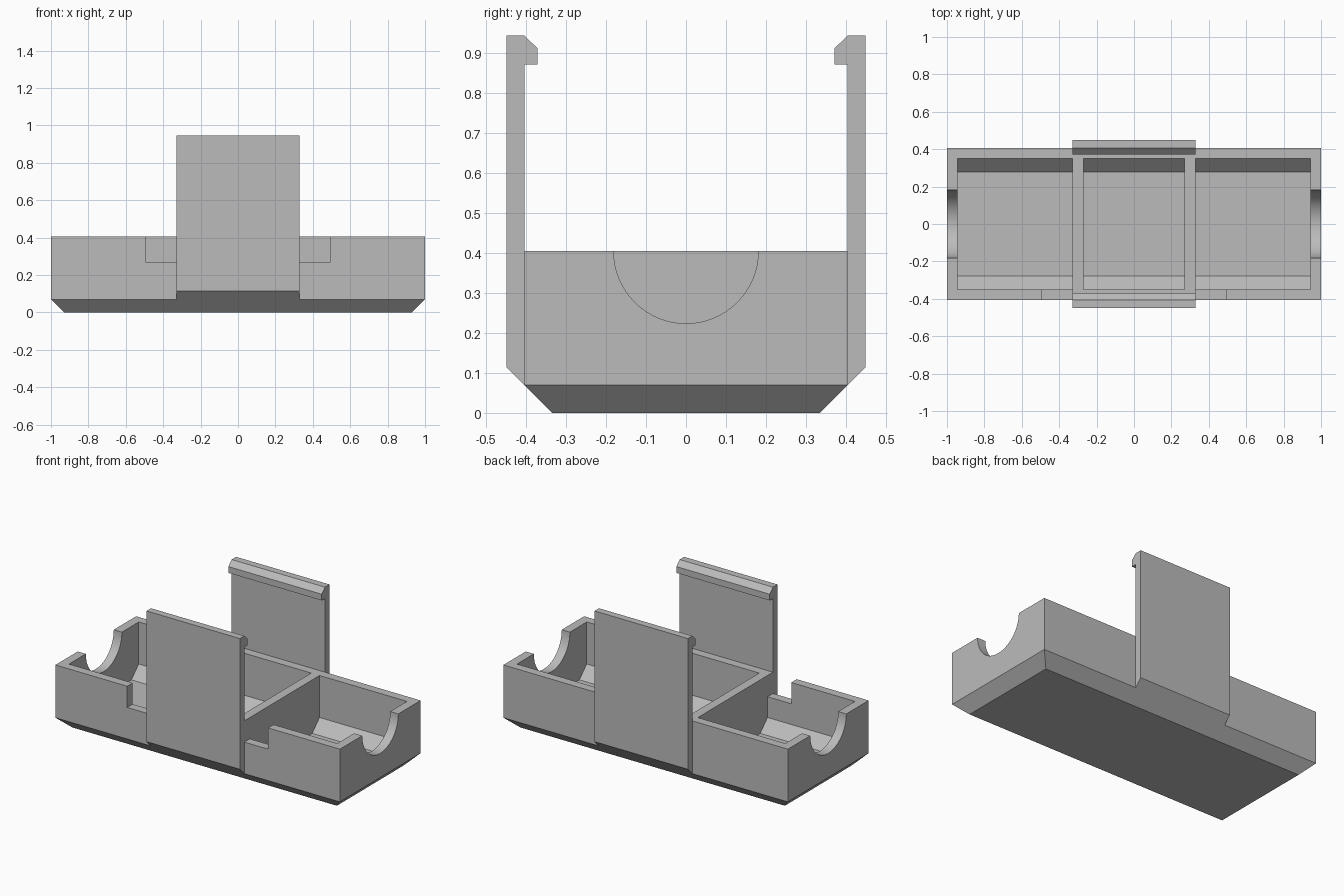
import bpy, bmesh, math

cube = bpy.data.objects.get("Cube")
if cube:
    bpy.data.objects.remove(cube, do_unlink=True)

GREY = (0.5, 0.5, 0.5, 1)
mat = bpy.data.materials.new("plain grey")
mat.use_nodes = True
mat.diffuse_color = GREY
mat.node_tree.nodes["Principled BSDF"].inputs["Base Color"].default_value = GREY

HALF_Y, RIM, CHAMFER = 0.405, 0.405, 0.07
POCKET_Y, FLOOR_Y, FLOOR = 0.35, 0.277, 0.065
CLIP_X, TOP = 0.328, 0.945


def finish(name, bm):
    bmesh.ops.recalc_face_normals(bm, faces=bm.faces)
    mesh = bpy.data.meshes.new(name)
    bm.to_mesh(mesh)
    bm.free()
    mesh.materials.append(mat)
    obj = bpy.data.objects.new(name, mesh)
    bpy.context.collection.objects.link(obj)
    return obj


def prism(name, profile, x0, x1):
    """Extrude a (y, z) profile along x."""
    bm = bmesh.new()
    face = bm.faces.new([bm.verts.new((x0, y, z)) for y, z in profile])
    out = bmesh.ops.extrude_face_region(bm, geom=[face])
    verts = [v for v in out["geom"] if isinstance(v, bmesh.types.BMVert)]
    bmesh.ops.translate(bm, verts=verts, vec=(x1 - x0, 0, 0))
    return finish(name, bm)


def cut(target, cutter):
    cutter.hide_render = True
    mod = target.modifiers.new("cut", "BOOLEAN")
    mod.operation, mod.solver, mod.object = "DIFFERENCE", "EXACT", cutter
    bpy.context.view_layer.objects.active = target
    bpy.ops.object.modifier_apply(modifier=mod.name)
    bpy.data.objects.remove(cutter, do_unlink=True)


# Tray block with all four bottom edges chamfered
bm = bmesh.new()
bmesh.ops.create_cube(bm, size=1)
for v in bm.verts:
    sx, sy, up = math.copysign(1, v.co.x), math.copysign(1, v.co.y), v.co.z > 0
    v.co = (sx, sy * HALF_Y, RIM if up else CHAMFER)
base = min(bm.faces, key=lambda f: f.calc_center_median().z)
out = bmesh.ops.extrude_face_region(bm, geom=[base])
for v in out["geom"]:
    if isinstance(v, bmesh.types.BMVert):
        v.co.x -= math.copysign(CHAMFER, v.co.x)
        v.co.y -= math.copysign(CHAMFER, v.co.y)
        v.co.z = 0
if base.is_valid:
    bmesh.ops.delete(bm, geom=[base], context="FACES_ONLY")
tray = finish("tray", bm)

# Three pockets with sloped lower sides
shoulder = FLOOR + POCKET_Y - FLOOR_Y
pocket = [(-FLOOR_Y, FLOOR), (FLOOR_Y, FLOOR), (POCKET_Y, shoulder),
          (POCKET_Y, 0.6), (-POCKET_Y, 0.6), (-POCKET_Y, shoulder)]
for x0, x1 in ((-0.943, -CLIP_X), (-0.27, 0.27), (CLIP_X, 0.943)):
    cut(tray, prism("pocket_cutter", pocket, x0, x1))

# Notches in the front wall beside the clip
notch = [(-0.5, 0.27), (-0.3, 0.27), (-0.3, 0.55), (-0.5, 0.55)]
for x0, x1 in ((-0.495, -CLIP_X), (CLIP_X, 0.495)):
    cut(tray, prism("notch_cutter", notch, x0, x1))

# Half-round cradles in the end walls
circle = [(0.181 * math.cos(a), RIM + 0.181 * math.sin(a))
          for a in (math.tau * i / 64 for i in range(64))]
for x0, x1 in ((-1.1, -0.9), (0.9, 1.1)):
    cut(tray, prism("cradle_cutter", circle, x0, x1))

# Hooked clips on front and back
clip = [(HALF_Y, CHAMFER), (0.45, 0.115), (0.45, TOP), (HALF_Y, TOP),
        (0.372, 0.913), (0.372, 0.873), (HALF_Y, 0.873)]
for name, side in (("front_clip", -1), ("back_clip", 1)):
    prism(name, [(y * side, z) for y, z in clip], -CLIP_X, CLIP_X)

# Smooth cradles, crisp edges elsewhere
bpy.ops.object.select_all(action="DESELECT")
tray.select_set(True)
bpy.context.view_layer.objects.active = tray
bpy.ops.object.shade_smooth_by_angle(angle=math.radians(30))
